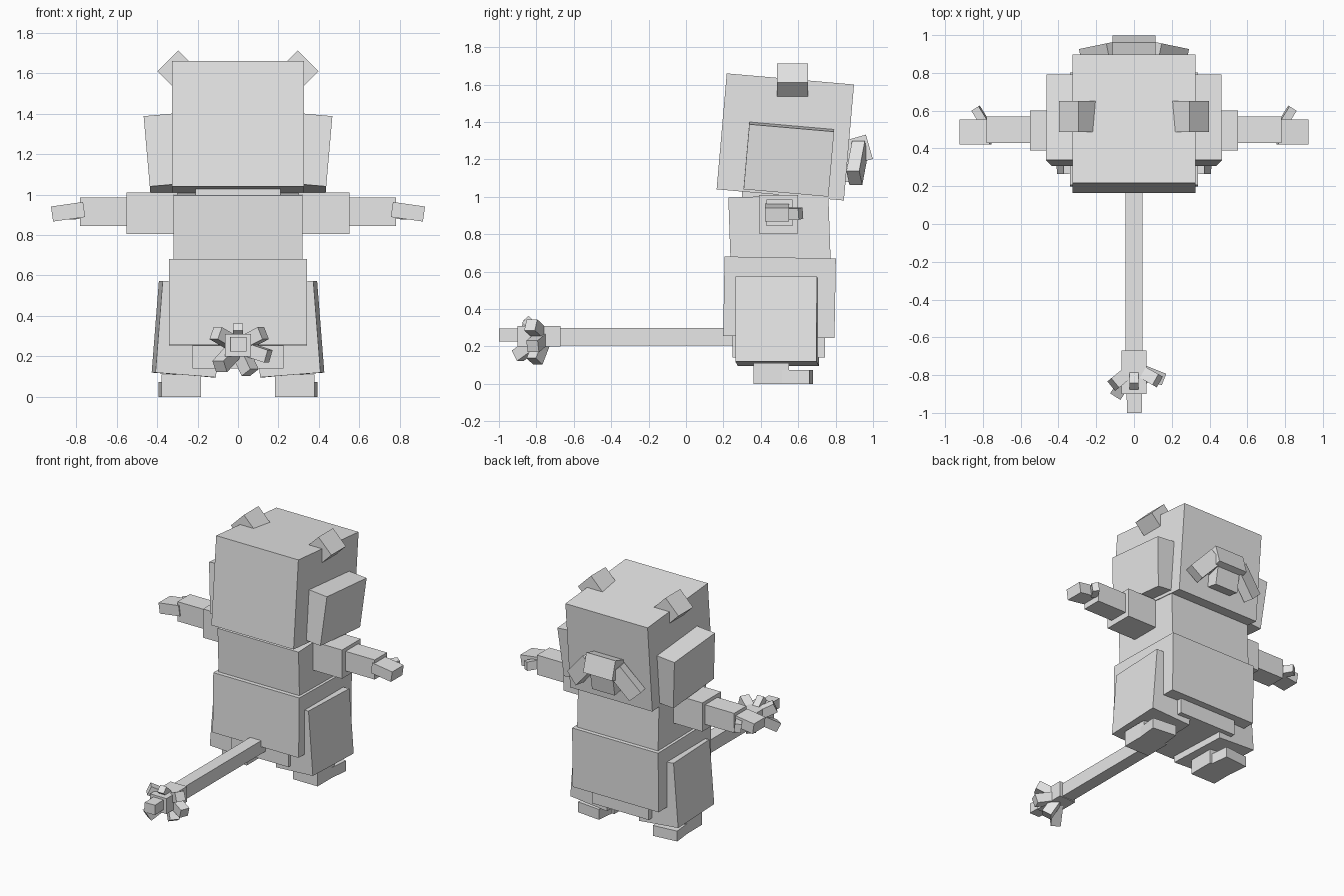
import bpy
from math import radians
from mathutils import Vector

cube = bpy.data.objects.get("Cube")
if cube:
    bpy.data.objects.remove(cube, do_unlink=True)

GREY = (0.8, 0.8, 0.8, 1)
grey = bpy.data.materials.new("plain grey")
grey.use_nodes = True
grey.diffuse_color = GREY
grey.node_tree.nodes["Principled BSDF"].inputs["Base Color"].default_value = GREY


def box(name, centre, size, turn=(0, 0, 0)):
    """A flat-faced block, turned by degrees about x, y, z."""
    bpy.ops.mesh.primitive_cube_add(size=1, location=centre)
    ob = bpy.context.object
    ob.name = name
    ob.scale = size
    ob.rotation_euler = [radians(a) for a in turn]
    ob.data.materials.append(grey)
    return ob


def rod(name, start, end, width, height):
    """A block running from one point to another."""
    a, b = Vector(start), Vector(end)
    ob = box(name, (a + b) / 2, (width, (b - a).length, height))
    ob.rotation_euler = (b - a).to_track_quat('Y', 'Z').to_euler()
    return ob


def pair(name, centre, size, turn=(0, 0, 0)):
    """A block and its mirror image on the other side."""
    x, y, z = centre
    rx, ry, rz = turn
    for label, s in (("left", 1), ("right", -1)):
        box(f"{label}_{name}", (s * x, y, z), size, (rx, s * ry, s * rz))


# Head and trunk
box("head", (0, 0.531, 1.32), (0.65, 0.683, 0.622), (-5, 0, 0))
box("neck", (0, 0.5, 1.02), (0.42, 0.4, 0.16))
box("torso", (0, 0.5, 0.82), (0.64, 0.535, 0.37), (2, 0, 0))
box("pelvis", (0, 0.5, 0.463), (0.68, 0.595, 0.425), (-1, 0, 0))
box("crotch", (0, 0.495, 0.215), (0.45, 0.495, 0.15))

# Cheeks and ears
pair("cheek", (0.325, 0.55, 1.205), (0.25, 0.455, 0.35), (-5, 5, 0))
pair("ear", (0.295, 0.57, 1.61), (0.145, 0.165, 0.145), (0, 45, 0))

# Muzzle: raised bridge, mouth block and drooping whisker pads
box("muzzle_bridge", (0, 0.913, 1.248), (0.23, 0.14, 0.135), (16, 0, 0))
box("muzzle_mouth", (0, 0.89, 1.14), (0.18, 0.11, 0.13), (-10, 0, 0))
for label, s in (("left", 1), ("right", -1)):
    rod(f"{label}_whisker_pad", (s * 0.1, 0.93, 1.26),
        (s * 0.245, 0.9, 1.1), 0.07, 0.11)

# Arms
pair("upper_arm", (0.425, 0.495, 0.907), (0.25, 0.21, 0.205))
pair("forearm", (0.645, 0.5, 0.915), (0.27, 0.14, 0.14))
pair("hand", (0.84, 0.487, 0.915), (0.16, 0.13, 0.075), (0, 8, 0))
pair("thumb", (0.815, 0.575, 0.91), (0.045, 0.09, 0.06), (0, 8, -32))

# Legs
pair("thigh", (0.25, 0.488, 0.335), (0.3, 0.435, 0.455), (0, -4.5, -2.5))
pair("ankle", (0.28, 0.455, 0.055), (0.195, 0.19, 0.11))
pair("toes", (0.295, 0.59, 0.037), (0.18, 0.16, 0.074), (0, 0, -6))

# Tail with a tuft of blocky spikes
rod("tail", (0, 0.3, 0.252), (0, -0.7, 0.252), 0.088, 0.095)
box("tail_tuft", (0, -0.785, 0.255), (0.13, 0.23, 0.11))
rod("tail_tip", (0, -0.85, 0.26), (0.003, -1, 0.26), 0.08, 0.07)
spikes = [(0, -0.86, 0.345), (0.125, -0.83, 0.315), (0.15, -0.82, 0.2),
          (0.06, -0.81, 0.12), (-0.09, -0.9, 0.15), (-0.11, -0.85, 0.315)]
for i, tip in enumerate(spikes):
    thick = 0.05 if i == 0 else 0.065
    rod(f"tail_spike_{i + 1}", (0, -0.76, 0.25), tip, thick, thick)
